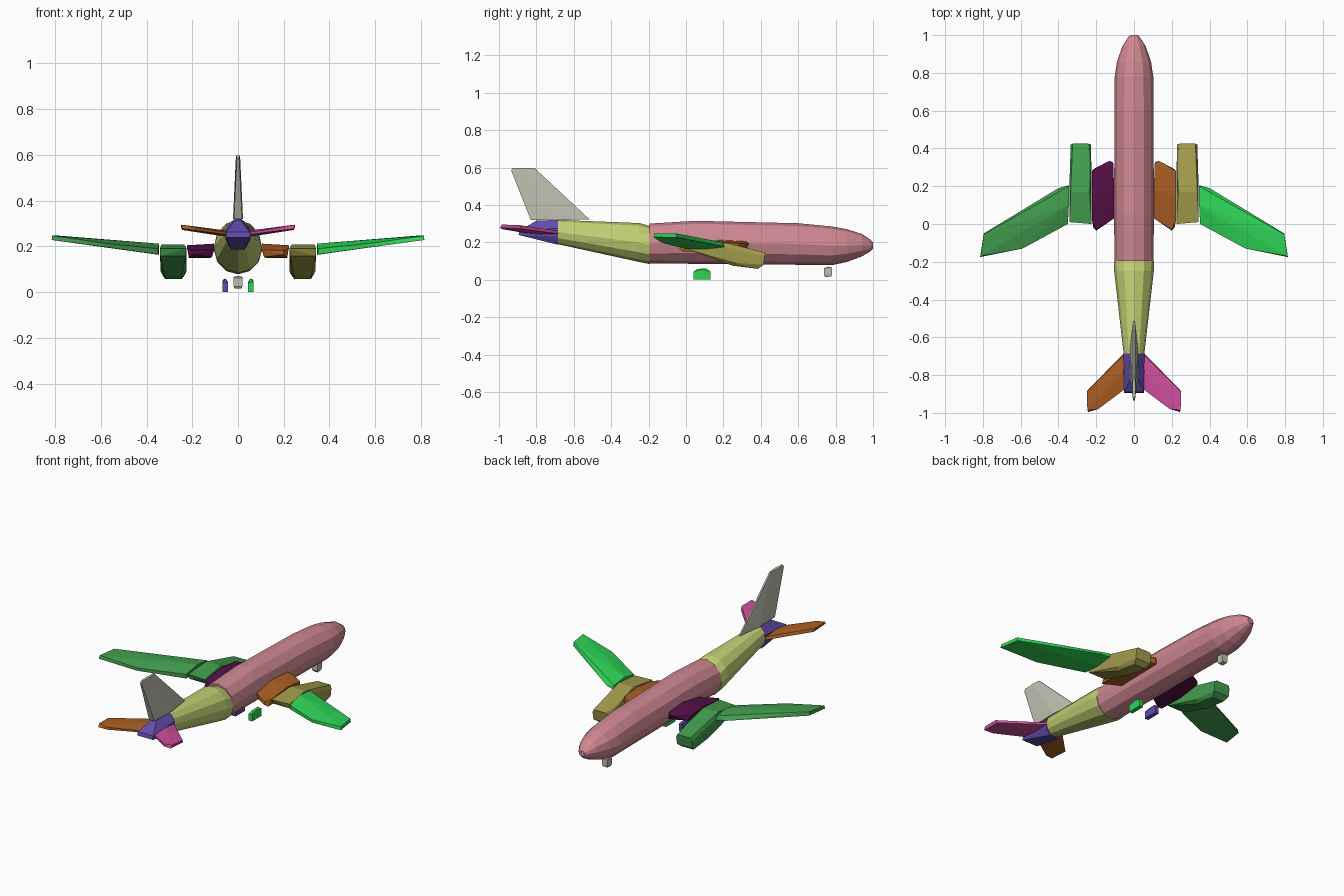
import bpy, bmesh, math

cube = bpy.data.objects.get("Cube")
if cube:
    bpy.data.objects.remove(cube, do_unlink=True)


def material(name, r, g, b):
    lin = [((c / 255 + 0.055) / 1.055) ** 2.4 if c > 10 else c / 3295 for c in (r, g, b)] + [1]
    m = bpy.data.materials.new(name)
    m.use_nodes = True
    m.diffuse_color = lin
    m.node_tree.nodes["Principled BSDF"].inputs["Base Color"].default_value = lin
    return m


pink = material("dusty pink", 208, 136, 146)
lime = material("pale lime", 196, 209, 116)
violet = material("violet", 100, 76, 172)
grey = material("warm grey", 190, 192, 176)
magenta = material("magenta", 205, 78, 155)
rust = material("rust orange", 172, 95, 36)
plum = material("dark plum", 84, 16, 70)
khaki = material("khaki", 163, 156, 76)
green = material("leaf green", 66, 157, 78)
bright = material("bright green", 46, 212, 86)


def finish(name, bm, mat):
    bmesh.ops.recalc_face_normals(bm, faces=bm.faces[:])
    me = bpy.data.meshes.new(name)
    bm.to_mesh(me)
    bm.free()
    me.materials.append(mat)
    ob = bpy.data.objects.new(name, me)
    bpy.context.collection.objects.link(ob)
    return ob


def hull(name, pts, mat, side=1):
    """Flat-faced convex block; side=-1 mirrors it in x."""
    bm = bmesh.new()
    for x, y, z in pts:
        bm.verts.new((x * side, y, z))
    res = bmesh.ops.convex_hull(bm, input=bm.verts[:])
    loose = [v for v in bm.verts if not v.link_faces]
    bmesh.ops.delete(bm, geom=loose, context='VERTS')
    bmesh.ops.dissolve_limit(bm, angle_limit=math.radians(2), verts=bm.verts[:], edges=bm.edges[:])
    return finish(name, bm, mat)


def loft(name, rings, mat, n=12):
    """Tube along y from rings of (y, half width, bottom z, top z)."""
    bm = bmesh.new()
    loops = []
    for y, w, lo, hi in rings:
        loops.append([bm.verts.new((w * math.cos(2 * math.pi * i / n), y,
                                    (lo + hi) / 2 + (hi - lo) / 2 * math.sin(2 * math.pi * i / n)))
                      for i in range(n)])
    for a, b in zip(loops, loops[1:]):
        for i in range(n):
            j = (i + 1) % n
            bm.faces.new((a[i], a[j], b[j], b[i]))
    bm.faces.new(loops[0])
    bm.faces.new(loops[-1])
    return finish(name, bm, mat)


# Fuselage: main body with nose, tapering rear, tail end
loft("fuselage", [(-0.195, 0.104, 0.088, 0.300), (0.05, 0.105, 0.085, 0.315),
                  (0.60, 0.104, 0.080, 0.302), (0.78, 0.102, 0.078, 0.285),
                  (0.86, 0.090, 0.095, 0.270), (0.94, 0.062, 0.125, 0.245),
                  (0.985, 0.034, 0.150, 0.215), (1.0, 0.020, 0.165, 0.200)], pink)
loft("rear_fuselage", [(-0.685, 0.055, 0.190, 0.320), (-0.25, 0.105, 0.095, 0.303),
                       (-0.195, 0.106, 0.084, 0.288)], lime)
hull("tail_end", [(s * x, y, z) for s in (-1, 1) for x, y, z in (
    (0.015, -0.685, 0.320), (0.055, -0.685, 0.275), (0.055, -0.685, 0.230), (0.03, -0.685, 0.187),
    (0.012, -0.80, 0.316), (0.052, -0.89, 0.262), (0.052, -0.895, 0.240), (0.035, -0.86, 0.232))], violet)

# Vertical fin
hull("tail_fin", [(s * x, y, z) for s in (-1, 1) for x, y, z in (
    (0.004, -0.515, 0.322), (0.022, -0.67, 0.320), (0.018, -0.83, 0.320),
    (0.005, -0.81, 0.598), (0.009, -0.86, 0.598), (0.006, -0.925, 0.598), (0.005, -0.935, 0.585))], grey)

# Paired parts, given for the +x side
stabilizer = [(0.05, -0.68, 0.245), (0.05, -0.69, 0.262), (0.055, -0.78, 0.270), (0.055, -0.78, 0.243),
              (0.05, -0.875, 0.262), (0.05, -0.875, 0.252), (0.245, -0.88, 0.272), (0.25, -0.89, 0.292),
              (0.247, -0.985, 0.295), (0.243, -0.995, 0.277), (0.19, -0.98, 0.285), (0.19, -0.98, 0.270)]
outer_wing = [(0.345, 0.205, 0.175), (0.345, 0.200, 0.200), (0.40, 0.190, 0.180), (0.345, 0.10, 0.212),
              (0.345, 0.10, 0.163), (0.35, 0.0, 0.190), (0.35, 0.0, 0.165), (0.59, -0.13, 0.215),
              (0.59, -0.13, 0.198), (0.795, -0.05, 0.226), (0.795, -0.055, 0.248),
              (0.813, -0.17, 0.247), (0.815, -0.175, 0.228)]
inner_wing = [(0.11, 0.325, 0.165), (0.11, 0.320, 0.205), (0.13, 0.335, 0.195), (0.215, 0.29, 0.170),
              (0.222, 0.28, 0.195), (0.105, 0.18, 0.212), (0.222, 0.15, 0.205), (0.12, 0.15, 0.150),
              (0.215, 0.15, 0.150), (0.222, 0.02, 0.190), (0.200, -0.035, 0.165), (0.200, -0.03, 0.182),
              (0.215, -0.02, 0.152), (0.105, 0.03, 0.185), (0.115, 0.03, 0.153)]
nacelle = [(0.24, 0.425, 0.145), (0.325, 0.425, 0.145), (0.228, 0.420, 0.125), (0.335, 0.420, 0.125),
           (0.230, 0.415, 0.080), (0.333, 0.415, 0.080), (0.245, 0.385, 0.058), (0.320, 0.385, 0.058),
           (0.225, 0.26, 0.090), (0.338, 0.26, 0.090), (0.245, 0.25, 0.075), (0.322, 0.25, 0.075),
           (0.235, 0.17, 0.208), (0.335, 0.17, 0.208), (0.228, 0.30, 0.170), (0.342, 0.21, 0.175),
           (0.225, 0.0, 0.190), (0.342, 0.01, 0.190), (0.228, 0.02, 0.158), (0.340, 0.02, 0.158)]
wheel = [(x, y, z) for x in (0.044, 0.068) for y, z in (
    (0.04, 0.0), (0.13, 0.0), (0.04, 0.042), (0.13, 0.045))]
wheel += [(0.055, 0.06, 0.058), (0.055, 0.11, 0.060), (0.066, 0.085, 0.054)]

for name, pts, left, right in (("stabilizer", stabilizer, magenta, rust),
                               ("outer_wing", outer_wing, bright, green),
                               ("inner_wing", inner_wing, rust, plum),
                               ("engine_nacelle", nacelle, khaki, green),
                               ("main_wheel", wheel, bright, violet)):
    hull("left_" + name, pts, left, 1)
    hull("right_" + name, pts, right, -1)

# Nose wheel
hull("nose_wheel", [(s * x, y, z) for s in (-1, 1) for x, y, z in (
    (0.019, 0.738, 0.025), (0.015, 0.745, 0.015), (0.015, 0.778, 0.017), (0.019, 0.780, 0.030),
    (0.019, 0.738, 0.062), (0.019, 0.780, 0.066), (0.010, 0.76, 0.070))], grey)
